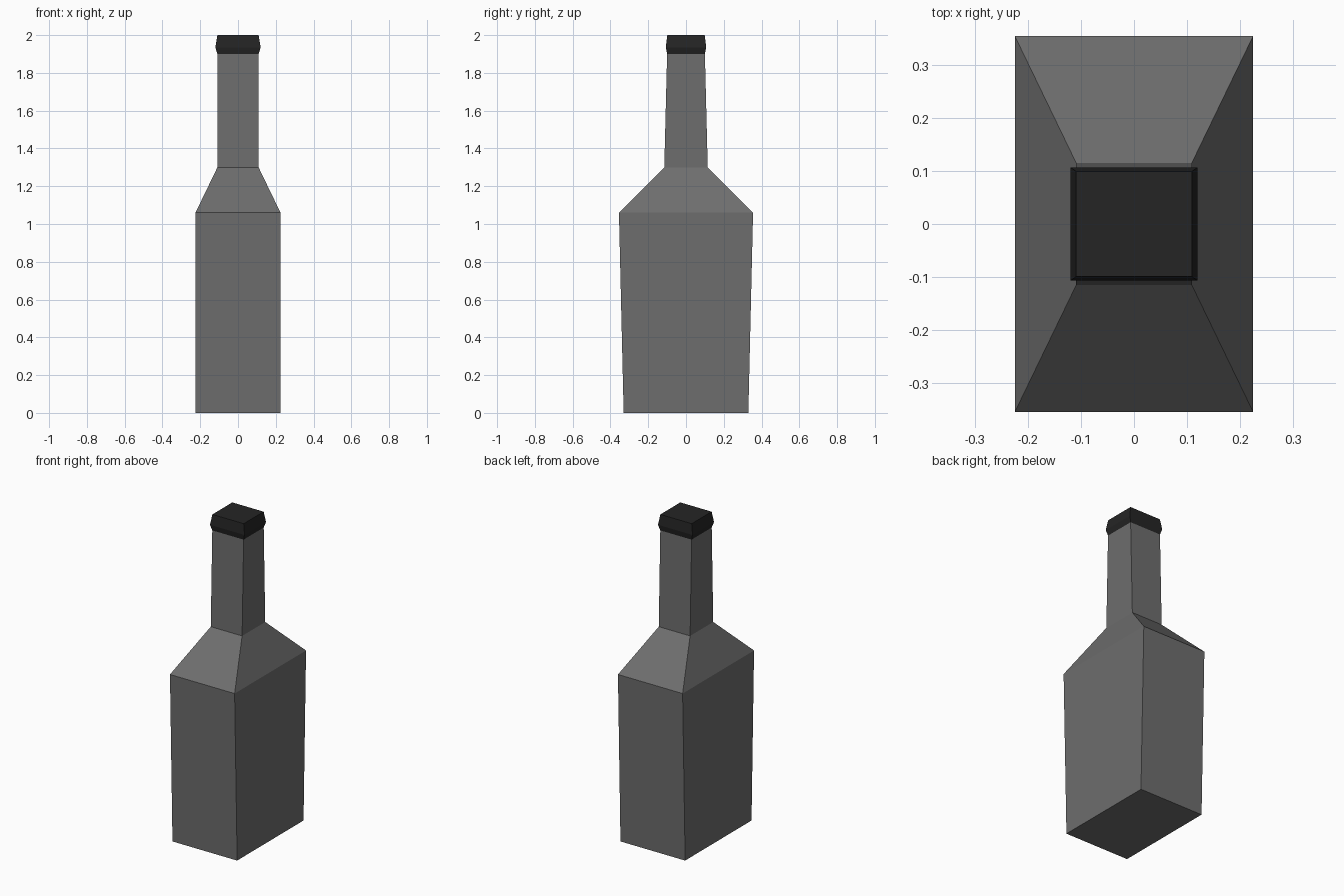
import bpy
import bmesh

if "Cube" in bpy.data.objects:
    bpy.data.objects.remove(bpy.data.objects["Cube"])


def material(name, rgb):
    mat = bpy.data.materials.new(name)
    mat.diffuse_color = (*rgb, 1.0)
    mat.use_nodes = True
    mat.node_tree.nodes["Principled BSDF"].inputs["Base Color"].default_value = mat.diffuse_color
    return mat


def loft(name, sections, mat, bottom=False, top=False):
    """Bridge a stack of rectangles given as (z, half width, half depth)."""
    bm = bmesh.new()
    rings = [[bm.verts.new((sx * hx, sy * hy, z))
              for sx, sy in ((-1, -1), (1, -1), (1, 1), (-1, 1))]
             for z, hx, hy in sections]
    for a, b in zip(rings, rings[1:]):
        for i in range(4):
            j = (i + 1) % 4
            bm.faces.new((a[i], a[j], b[j], b[i]))
    if bottom:
        bm.faces.new(rings[0][::-1])
    if top:
        bm.faces.new(rings[-1])
    mesh = bpy.data.meshes.new(name)
    bm.to_mesh(mesh)
    bm.free()
    mesh.materials.append(mat)
    obj = bpy.data.objects.new(name, mesh)
    bpy.context.collection.objects.link(obj)
    return obj


glass = material("grey glass", (0.155, 0.155, 0.155))
black = material("black cap", (0.018, 0.018, 0.018))

# Bottle: base, shoulder, neck
loft("bottle", [(0, 0.225, 0.33), (1.06, 0.225, 0.355),
                (1.30, 0.109, 0.115), (1.90, 0.109, 0.10)], glass, bottom=True)

# Cap: flares out, then tapers to the flat top
loft("bottle_cap", [(1.90, 0.109, 0.10), (1.935, 0.12, 0.107),
                    (2.0, 0.109, 0.099)], black, top=True)
